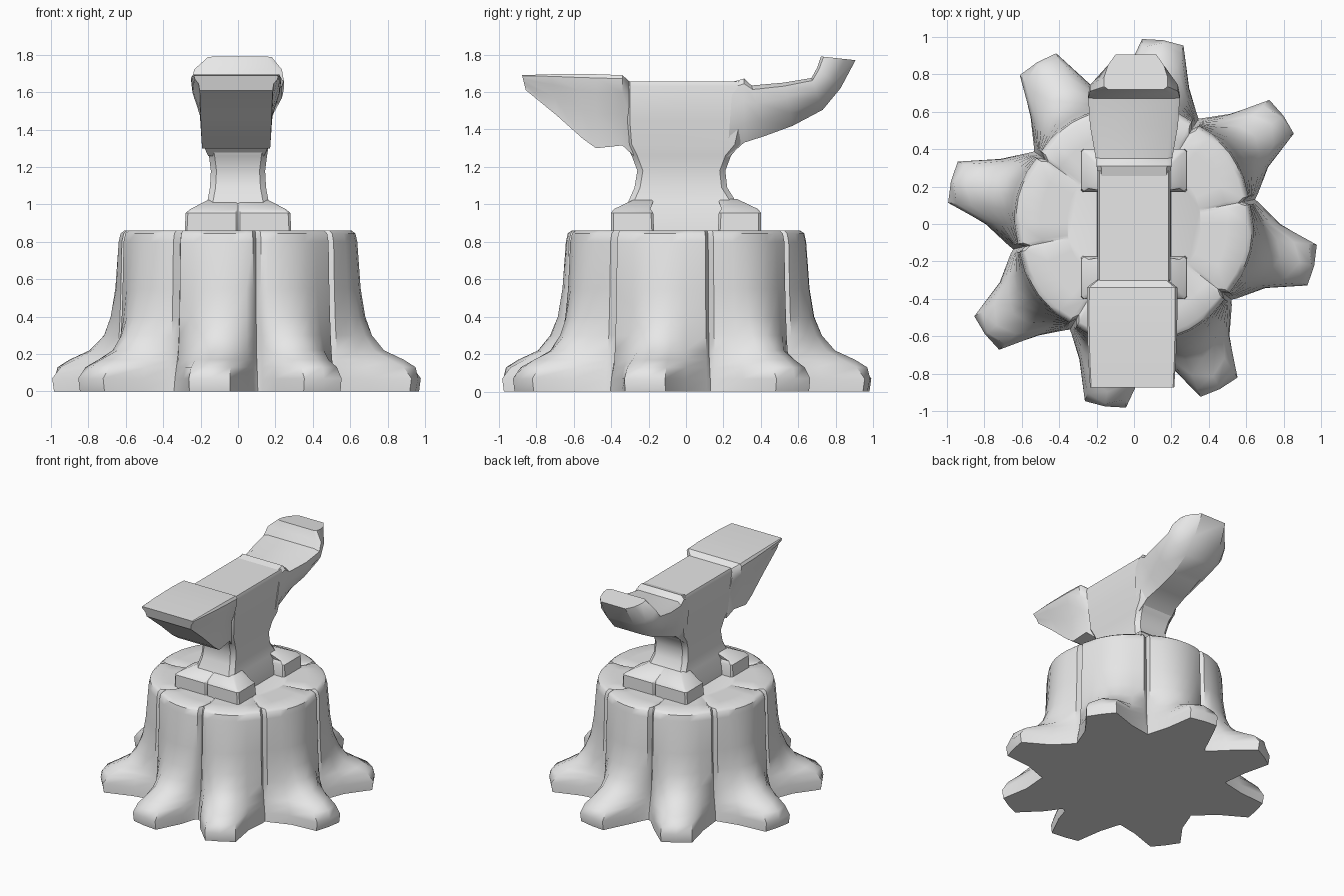
import bpy, bmesh, math, random
from mathutils import Vector

random.seed(4)
grey = bpy.data.materials.new("plain grey")
grey.diffuse_color = (0.8, 0.8, 0.8, 1)


def loft(name, rings, angle=35):
    """Skin a list of equal-length point rings and cap both ends."""
    bm = bmesh.new()
    vs = [[bm.verts.new(p) for p in r] for r in rings]
    n = len(rings[0])
    for a, b in zip(vs, vs[1:]):
        for i in range(n):
            j = (i + 1) % n
            bm.faces.new((a[i], a[j], b[j], b[i]))
    bm.faces.new(vs[0][::-1])
    bm.faces.new(vs[-1])
    bmesh.ops.recalc_face_normals(bm, faces=bm.faces)
    me = bpy.data.meshes.new(name)
    bm.to_mesh(me)
    bm.free()
    me.materials.append(grey)
    ob = bpy.data.objects.new(name, me)
    bpy.context.collection.objects.link(ob)
    bpy.ops.object.select_all(action='DESELECT')
    ob.select_set(True)
    bpy.context.view_layer.objects.active = ob
    bpy.ops.object.shade_smooth_by_angle(angle=math.radians(angle))
    return ob


# Stump: every root gives five columns, every gap between roots a narrow groove
roots = [-143.5, -99, -62.5, -13, 36, 81, 121, 167]
columns = []                                     # (angle, kind, scale)
for i, a in enumerate(roots):
    nxt = roots[(i + 1) % 8] + (360 if i == 7 else 0)
    mid = (a + nxt) / 2
    s = random.uniform(0.985, 1.01)
    columns += [(a + d, k, s) for d, k in
                ((-13, "flank"), (-6.5, "tip"), (0, "ridge"), (6.5, "tip"), (13, "flank"))]
    columns += [(mid - 2, "valley", 1), (mid, "groove", 1), (mid + 2, "valley", 1)]

heights = [0, 0.07, 0.13, 0.17, 0.22, 0.30, 0.40, 0.55, 0.80, 0.845, 0.862]
radius = {
    "ridge":  [0.985, 1.0, 0.985, 0.92, 0.81, 0.735, 0.69, 0.665, 0.645, 0.635, 0.61],
    "tip":    [0.985, 0.995, 0.95, 0.87, 0.78, 0.72, 0.685, 0.66, 0.642, 0.632, 0.608],
    "flank":  [0.79, 0.785, 0.765, 0.74, 0.71, 0.685, 0.665, 0.65, 0.638, 0.628, 0.605],
    "valley": [0.68, 0.67, 0.66, 0.655, 0.65, 0.645, 0.64, 0.635, 0.63, 0.62, 0.60],
    "groove": [0.66, 0.65, 0.635, 0.625, 0.615, 0.61, 0.605, 0.60, 0.595, 0.585, 0.565],
}


def polar(r, deg, z):
    t = math.radians(deg)
    return Vector((r * math.cos(t), r * math.sin(t), z))


rings = [[polar(radius[k][i] * (s if z < 0.3 else 1), a, z) for a, k, s in columns]
         for i, z in enumerate(heights)]
# Top surface with cracks running in from the grooves
for r, dip in ((0.50, 0.018), (0.36, 0.004)):
    rings.append([polar(r, a, 0.862 - (dip if k == "groove" else 0)) for a, k, s in columns])
loft("stump", rings, 40)


# Anvil body: rounded rectangles stacked upwards
def block(z, x0, x1, y0, y1, c):
    return [(x0 + c, y0, z), (x1 - c, y0, z), (x1, y0 + c, z), (x1, y1 - c, z),
            (x1 - c, y1, z), (x0 + c, y1, z), (x0, y1 - c, z), (x0, y0 + c, z)]


levels = [(0.85, -0.33, 0.33, 0.20), (0.93, -0.34, 0.33, 0.19), (1.01, -0.31, 0.27, 0.165),
          (1.09, -0.275, 0.22, 0.15), (1.18, -0.26, 0.21, 0.145), (1.26, -0.29, 0.24, 0.155),
          (1.32, -0.32, 0.29, 0.165), (1.45, -0.33, 0.32, 0.175), (1.63, -0.33, 0.32, 0.195),
          (1.657, -0.33, 0.31, 0.185)]
loft("anvil_body", [block(z, -hx, hx, y0, y1, 0.03) for z, y0, y1, hx in levels])

# Four feet at the corners, sloping up to the waist
for sx, nx in ((-1, "left"), (1, "right")):
    for sy, ny in ((-1, "front"), (1, "back")):
        foot = [block(0.85, 0.0, 0.285, 0.17, 0.40, 0.012),
                block(0.955, 0.0, 0.28, 0.175, 0.40, 0.012),
                block(0.975, 0.0, 0.255, 0.19, 0.385, 0.012),
                block(1.03, 0.0, 0.15, 0.17, 0.27, 0.012)]
        loft(f"{ny}_{nx}_foot", [[(sx * x, sy * y, z) for x, y, z in r] for r in foot])


# Cross-sections for the heel and horn, from a top point to a bottom point
def section(top, bottom, wide, narrow, cx, shape):
    t, b = Vector((cx, *top)), Vector((cx, *bottom))
    half = [(f, wide + (narrow - wide) * g) for f, g in shape]
    side = [t.lerp(b, f) + Vector((w, 0, 0)) for f, w in half]
    other = [t.lerp(b, f) - Vector((w, 0, 0)) for f, w in half]
    return side + other[::-1]


# Heel: flat plate with a wedge beneath
heel_shape = ((0, 0.2), (0.05, 0), (0.25, 0.15), (0.55, 0.8), (1, 1))
heel = [((-0.875, 1.69), (-0.855, 1.61), 0.225, 0.195),
        ((-0.72, 1.695), (-0.69, 1.475), 0.235, 0.19),
        ((-0.57, 1.695), (-0.55, 1.35), 0.24, 0.185),
        ((-0.48, 1.695), (-0.48, 1.30), 0.242, 0.182),
        ((-0.34, 1.69), (-0.34, 1.315), 0.242, 0.175),
        ((-0.30, 1.655), (-0.28, 1.26), 0.19, 0.15)]
loft("anvil_heel", [section(*s, -0.01, heel_shape) for s in heel])

# Horn: swells outward, then turns up into a blunt tip
horn_shape = ((0, 0.35), (0.08, 0), (0.35, 0), (0.7, 0.35), (1, 1))
horn = [((0.25, 1.655), (0.22, 1.25), 0.19, 0.14, 0),
        ((0.31, 1.672), (0.31, 1.33), 0.20, 0.13, 0),
        ((0.35, 1.635), (0.42, 1.365), 0.205, 0.12, 0),
        ((0.52, 1.65), (0.57, 1.42), 0.235, 0.11, 0),
        ((0.67, 1.675), (0.73, 1.505), 0.245, 0.12, 0),
        ((0.70, 1.73), (0.825, 1.62), 0.235, 0.12, 0),
        ((0.72, 1.79), (0.905, 1.77), 0.17, 0.11, 0.01)]
loft("anvil_horn", [section(*s, horn_shape) for s in horn])
